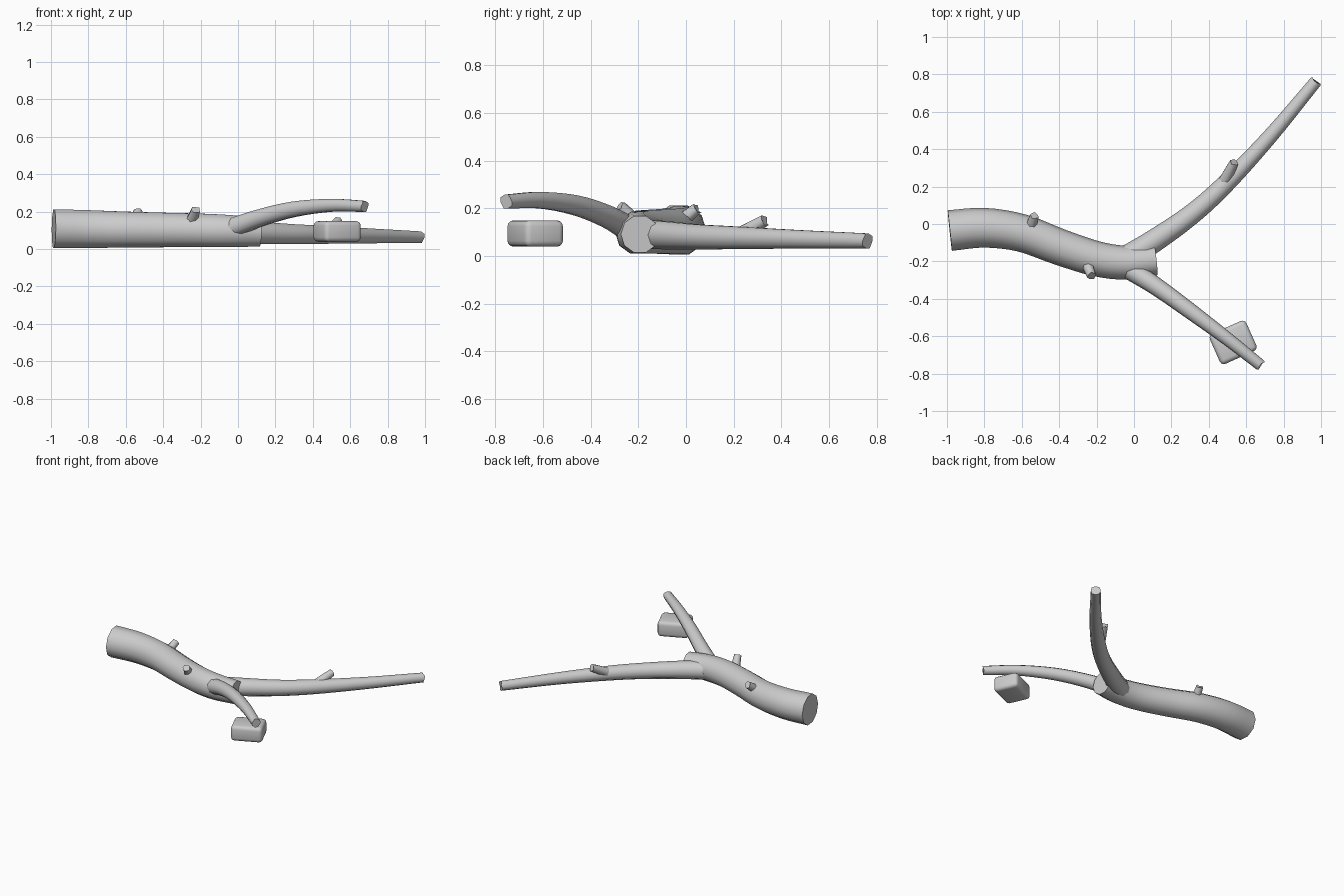
import bpy, bmesh, math
from mathutils import Vector, Matrix

if "Cube" in bpy.data.objects:
    bpy.data.objects.remove(bpy.data.objects["Cube"])


def spline(pts, steps):
    """Catmull-Rom through (x, y, z, radius) points."""
    p = [Vector(q) for q in pts]
    p = [p[0] * 2 - p[1]] + p + [p[-1] * 2 - p[-2]]
    out = []
    for i in range(1, len(p) - 2):
        a, b, c, d = p[i - 1:i + 3]
        for s in range(steps):
            t = s / steps
            out.append(0.5 * (2 * b + (c - a) * t + (2 * a - 5 * b + 4 * c - d) * t * t
                              + (3 * b - a - 3 * c + d) * t ** 3))
    return out + [p[-2]]


def limb(name, pts, sides=10, steps=4, ragged=0.0):
    """Tapered round limb with flat cut ends."""
    path = spline(pts, steps)
    bm = bmesh.new()
    rings = []
    for i, q in enumerate(path):
        ahead = path[min(i + 1, len(path) - 1)].xyz
        tan = (ahead - path[max(i - 1, 0)].xyz).normalized()
        side = tan.cross(Vector((0, 0, 1))).normalized()
        up = side.cross(tan)
        ring = []
        for k in range(sides):
            a = math.tau * k / sides
            off = (side * math.cos(a) + up * math.sin(a)) * q.w
            if i == len(path) - 1:
                off += tan * ragged * math.sin(3 * a)
            ring.append(bm.verts.new(q.xyz + off))
        rings.append(ring)
    for r, s in zip(rings, rings[1:]):
        for k in range(sides):
            n = (k + 1) % sides
            bm.faces.new((r[k], r[n], s[n], s[k])).smooth = True
    bm.faces.new(rings[0][::-1])
    bm.faces.new(rings[-1])
    bmesh.ops.recalc_face_normals(bm, faces=bm.faces[:])
    link(name, bm)


def link(name, bm):
    me = bpy.data.meshes.new(name)
    bm.to_mesh(me)
    bm.free()
    ob = bpy.data.objects.new(name, me)
    bpy.context.collection.objects.link(ob)
    return ob


# Main log
limb("trunk", [(-0.985, -0.035, 0.109, 0.109), (-0.8, -0.02, 0.107, 0.106),
               (-0.6, -0.048, 0.104, 0.101), (-0.4, -0.122, 0.102, 0.097),
               (-0.2, -0.186, 0.1, 0.094), (-0.04, -0.207, 0.096, 0.09),
               (0.118, -0.193, 0.091, 0.081)])

# Two forks
limb("long_branch", [(-0.04, -0.18, 0.09, 0.065), (0.1, -0.095, 0.087, 0.062),
                     (0.3, 0.045, 0.08, 0.055), (0.48, 0.205, 0.076, 0.05),
                     (0.72, 0.46, 0.07, 0.041), (0.972, 0.762, 0.063, 0.033)], ragged=0.006)
limb("rising_branch", [(-0.03, -0.24, 0.113, 0.054), (0.12, -0.335, 0.167, 0.048),
                       (0.3, -0.465, 0.213, 0.043), (0.5, -0.615, 0.234, 0.036),
                       (0.677, -0.755, 0.228, 0.031)], ragged=0.006)

# Broken twig stubs
for name, start, end in (
        ("trunk_stub_back", (-0.557, -0.03, 0.14, 0.032), (-0.533, 0.045, 0.2, 0.025)),
        ("trunk_stub_front", (-0.25, -0.215, 0.145, 0.032), (-0.226, -0.278, 0.21, 0.025)),
        ("branch_stub", (0.485, 0.235, 0.095, 0.033), (0.535, 0.33, 0.15, 0.026))):
    limb(name, [start, end], sides=7, steps=1, ragged=0.006)

# Loose rounded block beneath the rising branch
bm = bmesh.new()
bmesh.ops.create_cube(bm, size=1)
bmesh.ops.scale(bm, vec=(0.214, 0.176, 0.11), verts=bm.verts)
bmesh.ops.bevel(bm, geom=bm.edges[:], offset=0.024, segments=3, profile=0.5, affect='EDGES')
for f in bm.faces:
    f.smooth = True
block = link("block", bm)
block.matrix_world = Matrix.Translation((0.53, -0.633, 0.094)) @ Matrix.Rotation(math.radians(24), 4, 'Z')
block.data.set_sharp_from_angle(angle=math.radians(40))
